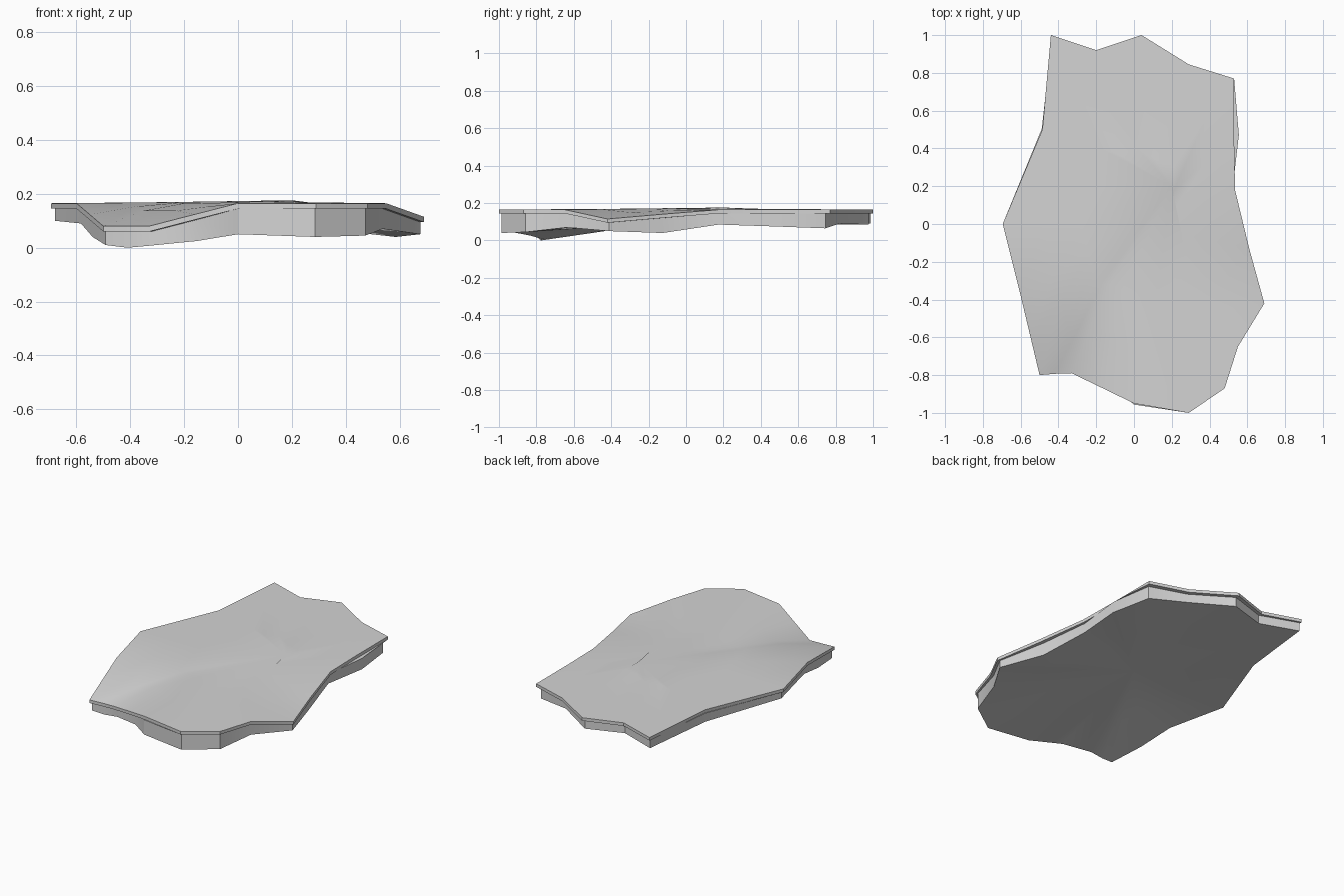
import bpy, math
from mathutils import Vector

cube = bpy.data.objects.get("Cube")
if cube:
    bpy.data.objects.remove(cube, do_unlink=True)

# one flat grey for the whole slab
stone = bpy.data.materials.new("stone_grey")
stone.use_nodes = True
grey = (0.66, 0.66, 0.66, 1)
stone.diffuse_color = grey
stone.node_tree.nodes["Principled BSDF"].inputs["Base Color"].default_value = grey

LEVEL, LIP, INSET = 0.165, 0.02, 0.015

# counterclockwise rim: x, y, underside height, sag of the top, base inset
rim = [
    (-0.44, 1, .09, 0, INSET), (-0.485, 0.5, .09, 0, -.005),
    (-0.695, 0, .1, 0, INSET), (-0.6, -0.38, .09, 0, .02),
    (-0.55, -0.59, .04, .042, INSET), (-0.5, -0.8, .01, .085, INSET),
    (-0.42, -0.793, 0, .085, .02), (-0.33, -0.79, .008, .085, .02),
    (-0.16, -0.872, .025, .041, .045), (0, -0.95, .05, 0, -.006),
    (0.29, -1, .04, 0, INSET), (0.48, -0.87, .045, 0, INSET),
    (0.55, -0.65, .07, 0, .02), (0.69, -0.42, .05, .05, INSET),
    (0.61, -0.13, .04, .025, .025), (0.535, 0.18, .085, 0, INSET),
    (0.53, 0.45, .075, 0, -.033), (0.53, 0.77, .065, 0, .03),
    (0.29, 0.845, .09, 0, .025), (0.04, 1, .085, 0, .025),
    (-0.2, 0.92, .09, 0, .02),
]


def ring(height, inset=False, scale=1.0):
    """Closed ring of points following the rim, optionally set in to the base."""
    points = []
    for x, y, low, sag, depth in rim:
        s = scale * (1 - depth / math.hypot(x, y)) if inset else scale
        points.append(Vector((x * s, y * s, height(low, sag))))
    return points


def top_height(low, sag):
    return LEVEL - sag


def lip_height(low, sag):
    return LEVEL - sag - LIP


def base_height(low, sag):
    return low


def middle_top(low, sag):
    return LEVEL + 0.002 - sag * 0.35


def inner_top(low, sag):
    return LEVEL + 0.004 - sag * 0.05


def inner_base(low, sag):
    return 0.09 + (low - 0.09) * 0.45


def loft(name, rings, centre, centre_first):
    """Join rings into bands and close one end with a fan."""
    n = len(rim)
    verts = [v for r in rings for v in r] + [Vector(centre)]
    faces = []
    for k in range(len(rings) - 1):
        for i in range(n):
            j = (i + 1) % n
            faces.append((k * n + i, (k + 1) * n + i, (k + 1) * n + j, k * n + j))
    hub, last = n * len(rings), (len(rings) - 1) * n
    for i in range(n):
        j = (i + 1) % n
        faces.append((hub, i, j) if centre_first else (hub, last + j, last + i))
    mesh = bpy.data.meshes.new(name)
    mesh.from_pydata(verts, [], faces)
    mesh.materials.append(stone)
    obj = bpy.data.objects.new(name, mesh)
    bpy.context.collection.objects.link(obj)
    bpy.ops.object.select_all(action='DESELECT')
    obj.select_set(True)
    bpy.context.view_layer.objects.active = obj
    bpy.ops.object.shade_smooth_by_angle(angle=math.radians(30))


# thin overhanging top plate, with its underside rim
loft("top_plate", [ring(inner_top, scale=0.4), ring(middle_top, scale=0.7),
                   ring(top_height), ring(lip_height), ring(lip_height, True)],
     (0.2, 0.2, 0.176), True)

# recessed base with an uneven underside
loft("base", [ring(lip_height, True), ring(base_height, True),
              ring(inner_base, scale=0.55)],
     (0, 0, 0.092), False)
